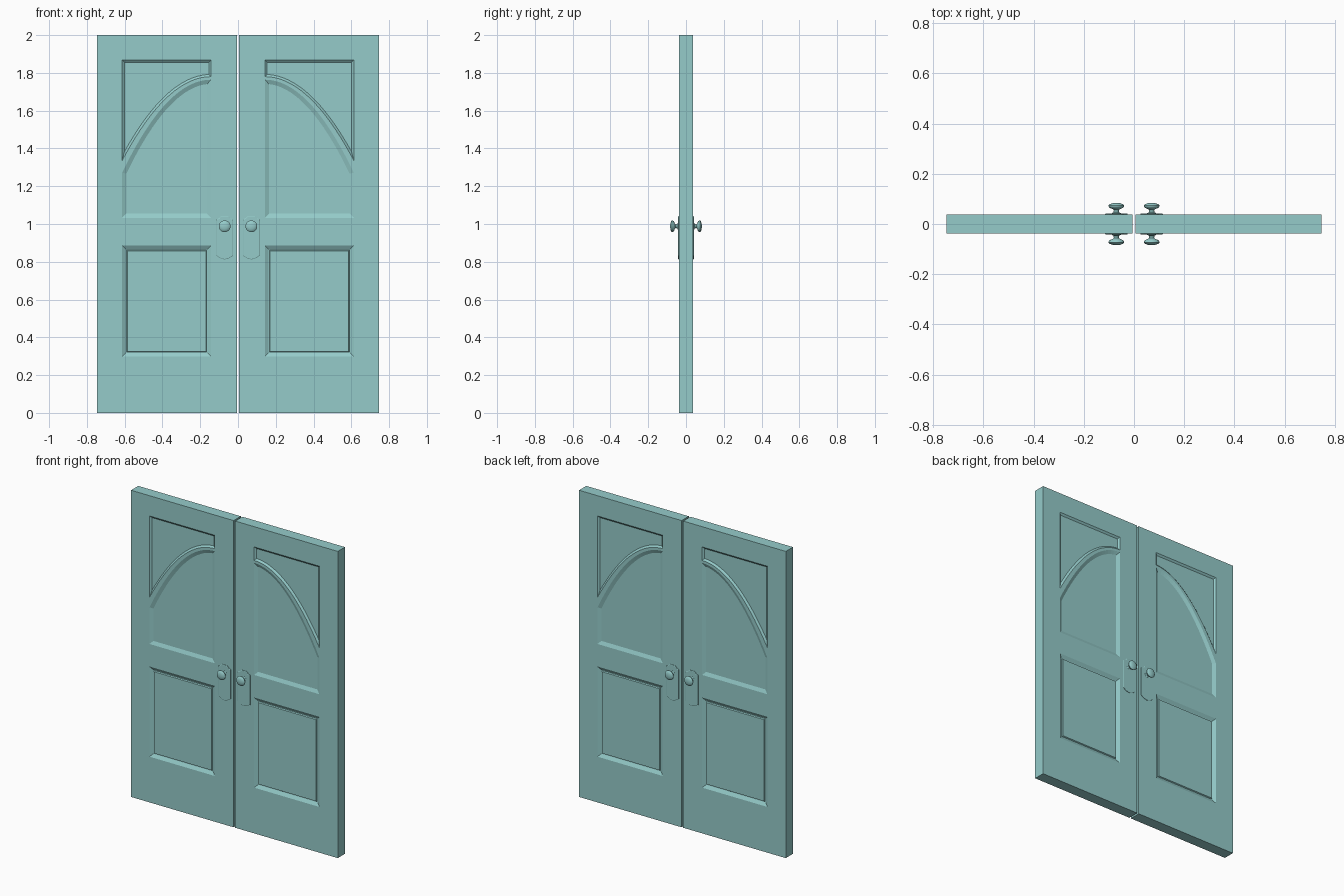
import bpy, bmesh, math
from mathutils import Vector, Matrix

if "Cube" in bpy.data.objects:
    bpy.data.objects.remove(bpy.data.objects["Cube"])

T = 0.037          # half thickness of a door leaf
CX, KZ = 0.0705, 0.988   # knob position

mat = bpy.data.materials.new("door_paint")
mat.diffuse_color = (0.30, 0.60, 0.59, 1)
mat.use_nodes = True
mat.node_tree.nodes["Principled BSDF"].inputs["Base Color"].default_value = mat.diffuse_color


def make(name, bm):
    bmesh.ops.recalc_face_normals(bm, faces=bm.faces)
    me = bpy.data.meshes.new(name)
    bm.to_mesh(me)
    bm.free()
    ob = bpy.data.objects.new(name, me)
    bpy.context.collection.objects.link(ob)
    me.materials.append(mat)
    return ob


def inset(pts, d):
    """Mitred inward offset of a counter-clockwise outline."""
    out = []
    for i, p in enumerate(pts):
        p = Vector(p)
        e1 = (p - Vector(pts[i - 1])).normalized()
        e2 = (Vector(pts[(i + 1) % len(pts)]) - p).normalized()
        n1, n2 = Vector((-e1.y, e1.x)), Vector((-e2.y, e2.x))
        out.append(p + (n1 + n2) * (d / (1 + n1.dot(n2))))
    return out


def loft(bm, outline, steps, side):
    """Stack inset copies of an outline: steps are (inset, distance from centre plane)."""
    rings = [[bm.verts.new((p[0], side * y, p[1])) for p in inset(outline, d)]
             for d, y in steps]
    n = len(outline)
    for a, b in zip(rings, rings[1:]):
        for i in range(n):
            bm.faces.new((a[i], a[(i + 1) % n], b[(i + 1) % n], b[i]))
    bm.faces.new(rings[0])
    bm.faces.new(rings[-1])


def spin_profile(bm, prof, side, seg=32):
    """Turned shape around the y axis through the knob centre."""
    vs = [bm.verts.new((CX + r, side * y, KZ)) for r, y in prof]
    es = [bm.edges.new(e) for e in zip(vs, vs[1:])]
    bmesh.ops.spin(bm, geom=vs + es, cent=(CX, 0, KZ), axis=(0, 1, 0),
                   angle=2 * math.pi, steps=seg, use_merge=True)
    bmesh.ops.remove_doubles(bm, verts=bm.verts, dist=1e-5)


def mirrored(ob, name):
    me = ob.data.copy()
    me.transform(Matrix.Scale(-1, 4, (1, 0, 0)))
    me.flip_normals()
    o = bpy.data.objects.new(name, me)
    bpy.context.collection.objects.link(o)


# Panel outlines (x, z), counter-clockwise
x0, x1 = 0.142, 0.613
arch = [x0 + (x1 - x0) * i / 20 for i in range(21)]
lower = [(x0, 0.298), (x1, 0.298), (x1, 0.886), (x0, 0.886)]
upper = [(x0, 1.033), (x1, 1.033)] + [(x, 1.764 - 2.22 * (x - x0) ** 2) for x in reversed(arch)]
spandrel = [(x, 1.78 - 2.0 * (x - x0) ** 2) for x in arch] + [(x1, 1.868), (x0, 1.868)]

raised = [(0, T + .02), (0, T), (.020, T - .012), (.024, T - .012), (.028, T - .005)]
sunk = [(0, T + .02), (0, T), (.022, T - .010)]
corner = [(0, T + .02), (0, T), (.012, T - .010)]

# Door leaf with panels cut into both faces
bm = bmesh.new()
bmesh.ops.create_cube(bm, size=1, matrix=Matrix.Translation((0.376, 0, 1)) @ Matrix.Diagonal((0.74, 2 * T, 2, 1)))
leaf = make("door_leaf_right", bm)

bm = bmesh.new()
for side in (-1, 1):
    for outline, steps in ((lower, raised), (upper, sunk), (spandrel, corner)):
        loft(bm, outline, steps, side)
cutter = make("panel_cutter", bm)
cutter.hide_render = True
mod = leaf.modifiers.new("panels", 'BOOLEAN')
mod.operation, mod.solver, mod.object = 'DIFFERENCE', 'EXACT', cutter
bpy.context.view_layer.update()
cut = bpy.data.meshes.new_from_object(leaf.evaluated_get(bpy.context.evaluated_depsgraph_get()))
leaf.modifiers.clear()
leaf.data = cut
bpy.data.objects.remove(cutter)
mirrored(leaf, "door_leaf_left")

# Handle plates with pointed ends, and round knobs, on both faces
half = [(0.0, 0.812), (0.022, 0.818), (0.045, 0.832), (0.045, 1.024), (0.030, 1.030), (0.020, 1.042)]
plate = [(CX + x, z) for x, z in half] + [(CX - x, z) for x, z in reversed(half[1:])]
knob = [(0, T), (.018, T), (.018, T + .006), (.011, T + .010), (.010, .056),
        (.016, .060), (.026, .064), (.031, .070), (.031, .074), (.026, .079), (.015, .083), (0, .084)]
for side, face in ((-1, "front"), (1, "back")):
    bm = bmesh.new()
    loft(bm, plate, [(0, T - .003), (0, T + .003), (.003, T + .005)], side)
    ob = make(f"handle_plate_{face}_right", bm)
    mirrored(ob, f"handle_plate_{face}_left")

    bm = bmesh.new()
    spin_profile(bm, knob, side)
    ob = make(f"knob_{face}_right", bm)
    bpy.ops.object.select_all(action='DESELECT')
    ob.select_set(True)
    bpy.context.view_layer.objects.active = ob
    bpy.ops.object.shade_smooth_by_angle(angle=math.radians(40))
    mirrored(ob, f"knob_{face}_left")
